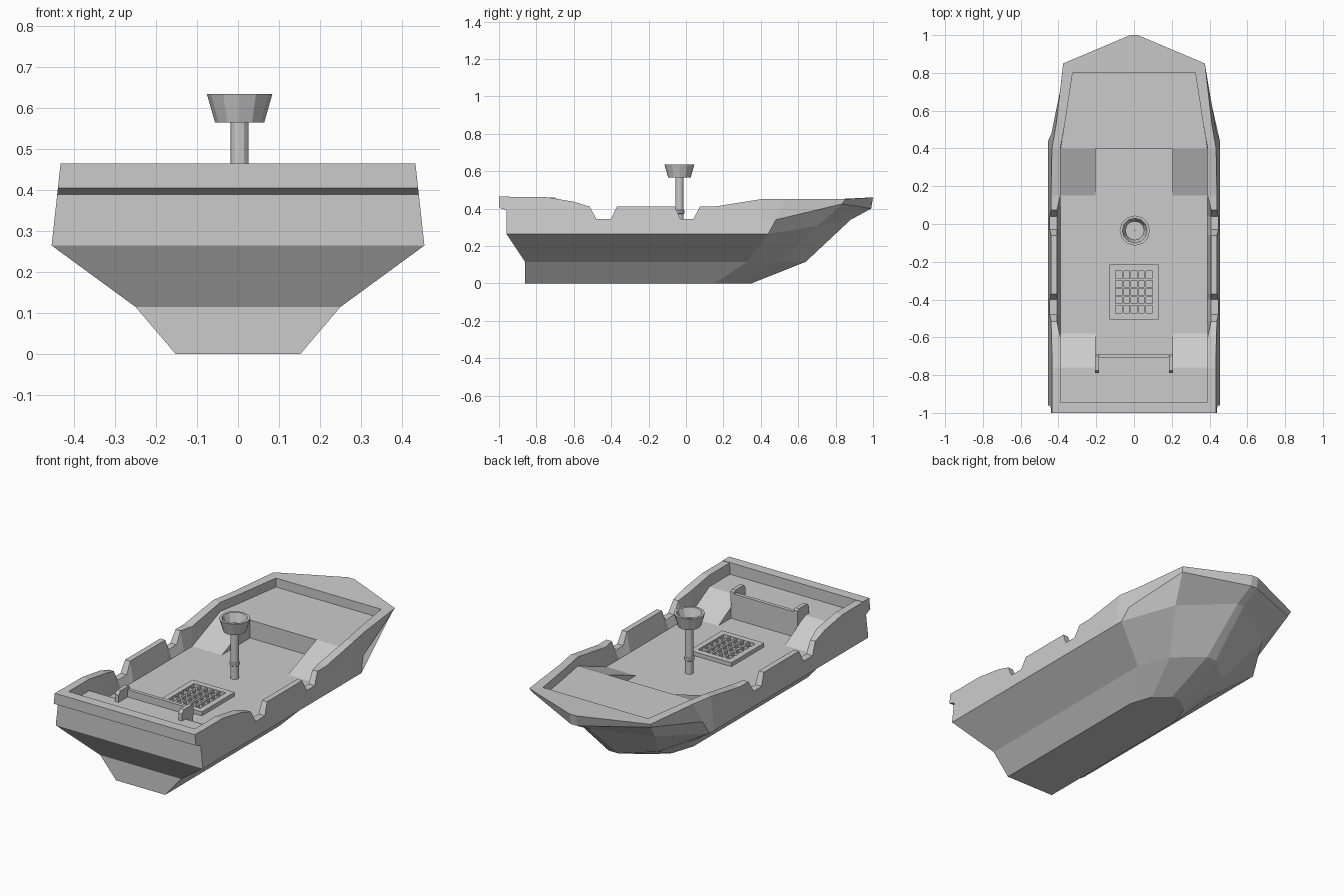
import bpy, bmesh, math
from mathutils import Vector

if "Cube" in bpy.data.objects:
    bpy.data.objects.remove(bpy.data.objects["Cube"])


def finish(name, bm):
    bmesh.ops.remove_doubles(bm, verts=bm.verts, dist=1e-5)
    bmesh.ops.recalc_face_normals(bm, faces=bm.faces)
    me = bpy.data.meshes.new(name)
    bm.to_mesh(me)
    bm.free()
    ob = bpy.data.objects.new(name, me)
    bpy.context.collection.objects.link(ob)
    return ob


def loft(bm, rings, closed=False):
    """Skin consecutive rings of points; returns the vertex rings."""
    vs = [[bm.verts.new(p) for p in r] for r in rings]
    n = len(vs[0])
    for a, b in zip(vs, vs[1:]):
        for i in range(n if closed else n - 1):
            j = (i + 1) % n
            bm.faces.new((a[i], b[i], b[j], a[j]))
    return vs


def both_sides(stations):
    """Stern to bow on the right, then back to stern on the left."""
    return stations + [[(-x, y, z) for x, y, z in s] for s in reversed(stations)]


def box(bm, x0, x1, y0, y1, z0, z1):
    vs = loft(bm, [[(x, y0, z0), (x, y1, z0), (x, y1, z1), (x, y0, z1)] for x in (x0, x1)], True)
    bm.faces.new(vs[0])
    bm.faces.new(vs[1])


def prism_x(bm, profile, x_left, x_right):
    """Extrude a (y, z) profile along x; ends are functions of y, z."""
    vs = loft(bm, [[(f(y, z), y, z) for y, z in profile] for f in (x_left, x_right)], True)
    bm.faces.new(vs[0])
    bm.faces.new(vs[1])


# Lower hull: bottom, chine and knuckle lines
bm = bmesh.new()
lower = both_sides([
    [(.152, -.86, 0), (.25, -.86, .115), (.455, -.96, .265)],
    [(.152, .15, 0), (.25, .33, .115), (.455, .44, .265)],
    [(.11, .28, 0), (.18, .51, .115), (.30, .70, .305)],
    [(.03, .35, 0), (.03, .64, .115), (.02, .88, .34)]])
vs = loft(bm, lower)
bm.faces.new([r[0] for r in vs])
for i in range(2):
    bm.faces.new((vs[0][i], vs[0][i + 1], vs[-1][i + 1], vs[-1][i]))
finish("lower_hull", bm)


# Bulwark with rowing notches
def side_x(z):
    return .455 - .11 * (z - .265)


FLOOR, DECK = .30, .40
sheer = [(-.96, .463), (-.76, .463), (-.60, .437), (-.515, .41), (-.48, .345), (-.40, .345),
         (-.37, .41), (-.06, .41), (-.03, .345), (.04, .345), (.075, .41), (.15, .41), (.40, .45)]
stations = []
for y, z in sheer:
    xi = .408 if -.58 < y < .1 else .39
    stations.append([(.455, y, .265), (side_x(.32), y, .32), (side_x(z), y, z), (xi, y, z), (.388, y, FLOOR)])
stations += [
    [(.455, .44, .265), (.437, .48, .34), (.412, .53, .45), (.366, .53, .45), (.366, .53, DECK)],
    [(.30, .70, .305), (.365, .835, .425), (.375, .85, .45), (.325, .80, .45), (.325, .80, DECK)],
    [(.02, .88, .34), (.02, .99, .40), (.02, 1.0, .46), (.02, .80, .45), (.02, .80, DECK)]]
bm = bmesh.new()
loft(bm, both_sides(stations))
finish("bulwark", bm)

# Transom with overhanging lip
bm = bmesh.new()
prism_x(bm, [(-.96, .265), (-.96, .39), (-1, .405), (-1, .465), (-.943, .465), (-.943, .29)],
        lambda y, z: -side_x(z), lambda y, z: side_x(z))
finish("transom", bm)

# Main floor
bm = bmesh.new()
box(bm, -.392, .392, -.95, .41, .28, FLOOR)
finish("main_floor", bm)


# Raised decks: centre blocks plus side ramps
def inner_x(y, z):
    return .388 if y < .4 else .388 - .063 * (y - .4) / .4


bm = bmesh.new()
fore = [(.15, FLOOR), (.4, DECK), (.8, DECK), (.8, .385), (.4, .29)]
aft = [(-.58, FLOOR), (-.76, DECK), (-.945, DECK), (-.945, .29), (-.58, .29)]
for prof in (fore, aft):
    prism_x(bm, prof, lambda y, z: .205, inner_x)
    prism_x(bm, prof, lambda y, z: -inner_x(y, z), lambda y, z: -.205)
box(bm, -.205, .205, -.945, -.69, .29, DECK)
prism_x(bm, [(.4, .29), (.4, DECK), (.8, DECK), (.8, .385)],
        lambda y, z: -.205, lambda y, z: .205)
finish("raised_decks", bm)

# Bench back with end arms
bm = bmesh.new()
box(bm, -.205, .205, -.71, -.69, FLOOR, .44)
arm = [(-.69, .39), (-.69, .45), (-.70, .458), (-.775, .458), (-.79, .44), (-.79, .39)]
for s in (-1, 1):
    prism_x(bm, arm, lambda y, z: s * .185, lambda y, z: s * .207)
finish("bench_back", bm)

# Hatch grate
bm = bmesh.new()
top = FLOOR + .022
for s in (-1, 1):
    a, b = sorted((s * .098, s * .13))
    box(bm, a, b, -.505, -.215, FLOOR, top)
    a, b = sorted((-.36 + s * .112, -.36 + s * .145))
    box(bm, -.098, .098, a, b, FLOOR, top)
for i in range(1, 5):
    x = -.098 + i * .196 / 5
    y = -.472 + i * .224 / 5
    box(bm, x - .005, x + .005, -.472, -.248, FLOOR, top - .003)
    box(bm, -.098, .098, y - .005, y + .005, FLOOR, top - .003)
finish("hatch_grate", bm)

# Mast with lookout cup, turned as one profile
SIDES = 12
profile = [(.022, FLOOR), (.022, .372), (.027, .376), (.027, .388), (.022, .392), (.022, .565),
           (.06, .565), (.08, .635), (.066, .635), (.05, .585), (.001, .585)]
bm = bmesh.new()
rings = []
for i in range(SIDES + 1):
    a = 2 * math.pi * i / SIDES
    rings.append([Vector((.004 + r * math.cos(a), -.035 + r * math.sin(a), z)) for r, z in profile])
loft(bm, rings)
finish("mast_and_lookout", bm)
